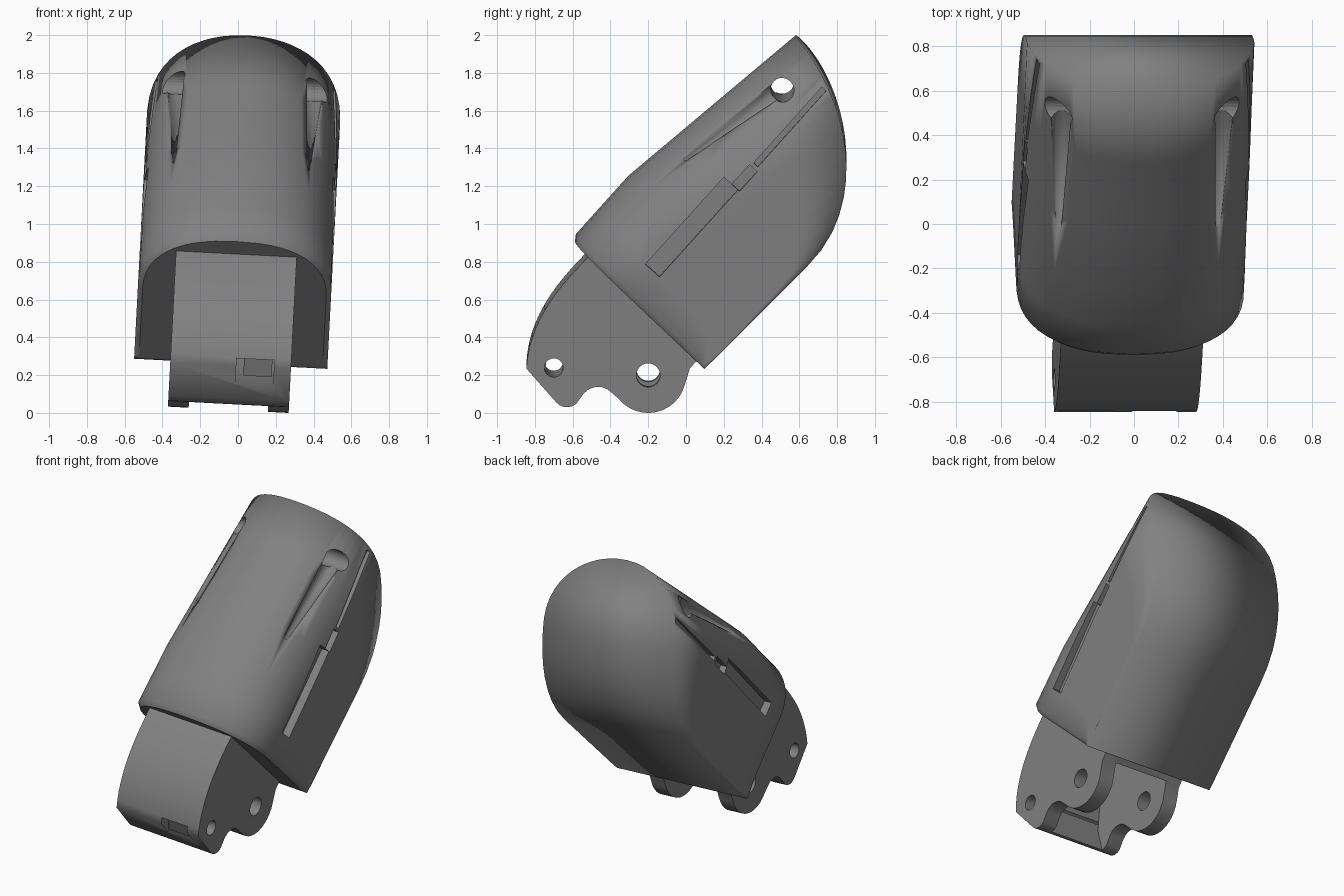
import bpy, bmesh, math
from mathutils import Vector, Matrix
from mathutils.geometry import interpolate_bezier

if "Cube" in bpy.data.objects:
    bpy.data.objects.remove(bpy.data.objects["Cube"])

R2 = math.sqrt(0.5)
grey = bpy.data.materials.new("mid_grey")
grey.use_nodes = True
grey.diffuse_color = (0.22, 0.22, 0.22, 1)
grey.node_tree.nodes["Principled BSDF"].inputs["Base Color"].default_value = (0.22, 0.22, 0.22, 1)


def finish(name, bm, smooth=False):
    bmesh.ops.remove_doubles(bm, verts=bm.verts, dist=0.0005)
    bmesh.ops.recalc_face_normals(bm, faces=bm.faces)
    for f in bm.faces:
        f.smooth = smooth and f.material_index == 0
        f.material_index = 0
    me = bpy.data.meshes.new(name)
    bm.to_mesh(me)
    bm.free()
    me.materials.append(grey)
    ob = bpy.data.objects.new(name, me)
    bpy.context.collection.objects.link(ob)
    return ob


def prism(name, outline, x0, x1):
    """Extrude a (y, z) outline across x."""
    bm = bmesh.new()
    face = bm.faces.new([bm.verts.new((x0, y, z)) for y, z in outline])
    new = bmesh.ops.extrude_face_region(bm, geom=[face])["geom"]
    bmesh.ops.translate(bm, vec=(x1 - x0, 0, 0),
                        verts=[v for v in new if isinstance(v, bmesh.types.BMVert)])
    return finish(name, bm)


def cone(name, a, b, ra, rb):
    """Tapered rod from point a to point b."""
    a, b = Vector(a), Vector(b)
    turn = (b - a).to_track_quat("Z", "Y").to_matrix().to_4x4()
    bm = bmesh.new()
    bmesh.ops.create_cone(bm, cap_ends=True, segments=20, radius1=ra, radius2=rb,
                          depth=(b - a).length, matrix=Matrix.Translation((a + b) / 2) @ turn)
    return finish(name, bm, smooth=True)


def arc(cy, cz, r, a0, a1, n):
    angles = [math.radians(a0 + (a1 - a0) * i / n) for i in range(n + 1)]
    return [(cy + r * math.cos(a), cz + r * math.sin(a)) for a in angles]


def bar(cy, cz, length, width, angle):
    """Outline of a slanted rectangle."""
    d = Vector((math.cos(angle), math.sin(angle))) * length / 2
    n = Vector((-math.sin(angle), math.cos(angle))) * width / 2
    c = Vector((cy, cz))
    return [tuple(c + p) for p in (d + n, n - d, -d - n, d - n)]


def bezier(a, b, c, d, n):
    pts = interpolate_bezier(*[Vector((0, *p)) for p in (a, b, c, d)], n)
    return [(p.y, p.z) for p in pts]


def cut(ob, cutters):
    for c in cutters:
        c.hide_render = True
        m = ob.modifiers.new("cut", "BOOLEAN")
        m.operation, m.solver, m.object = "DIFFERENCE", "EXACT", c
        bpy.ops.object.select_all(action="DESELECT")
        bpy.context.view_layer.objects.active = ob
        ob.select_set(True)
        bpy.ops.object.modifier_apply(modifier=m.name)
        bpy.data.objects.remove(c)


# Shell: arched sleeve running along a slanted axis u, closed by a curved back
def half_width(depth, t):
    """Arch that is squarer at the mouth and rounder at the tip."""
    power = 2.4 - 0.4 * t
    q = max(0.0, 1 - max(depth, 0) / (0.42 + 0.06 * t))
    return 0.512 * (1 - q ** power) ** (1 / power)


curve = bezier((0.58, 2.0), (0.84, 1.74), (1.0, 1.15), (0.64, 0.8), 201)
N, M = 22, 5
rim = [curve[round(200 * (k / N) ** 1.8)] for k in range(N + 1)]
for k in range(1, M + 1):
    rim.append((0.64 - 0.50 * k / M, 0.80 - 0.50 * k / M))
last = len(rim) - 1
steps = [0, 0.02, 0.14, 0.28, 0.5, 0.75, 1]


def shell_point(k, t, side):
    y, z = rim[k]
    pu, pv = (y + z) * R2, (y - z) * R2
    frac = min(1, (pv + 1.004) / 0.9) * 0.92 if k <= N else 0.92 + 0.08 * (k - N) / M
    bu, bv = 0.225 + 0.025 * frac, -1.08 + 0.965 * frac
    u, v = bu + (pu - bu) * t, bv + (pv - bv) * t
    depth = (bv + 1.08) * (1 - t) + (pv + 1.004) * t
    w = half_width(depth, t)
    v -= 0.045 * min(t / 0.28, (1 - t) / 0.72) * (1 - frac)
    if t == 0:
        w, v = w * 0.95, -0.5 + (v + 0.5) * 0.96
    return (side * w, (u + v) * R2, (u - v) * R2)


bm = bmesh.new()
grid = {(k, j, s): bm.verts.new(shell_point(k, t, s))
        for k in range(last + 1) for j, t in enumerate(steps) for s in (-1, 1)}
end = len(steps) - 1
for k in range(last):
    for s in (-1, 1):
        for j in range(end):
            bm.faces.new([grid[k, j, s], grid[k + 1, j, s], grid[k + 1, j + 1, s], grid[k, j + 1, s]])
    for j in (0, end):
        f = bm.faces.new([grid[k, j, -1], grid[k + 1, j, -1], grid[k + 1, j, 1], grid[k, j, 1]])
        f.material_index = 1 if j == 0 else 0
for j in range(end):
    bm.faces.new([grid[last, j, -1], grid[last, j + 1, -1], grid[last, j + 1, 1], grid[last, j, 1]])
shell = finish("shell", bm, smooth=True)

# Shell cuts: pin hole through the tip, fading groove and stepped slot on each side
slant = math.radians(48)
cutters = [prism("pin_cutter", arc(0.51, 1.73, 0.062, 0, 345, 23), -0.8, 0.8)]
for s in (-1, 1):
    cutters.append(cone("groove_cutter", (s * 0.36, 0.49, 1.725), (s * 0.36, -0.01, 1.36), 0.06, 0.015))
    for cy, cz, length, width in ((0.03, 1.01, 0.62, 0.1), (0.31, 1.27, 0.14, 0.055),
                                  (0.55, 1.54, 0.54, 0.03)):
        cutters.append(prism("slot_cutter", bar(cy, cz, length, width, slant), s * 0.455, s * 0.7))
cut(shell, cutters)

# Knuckle: hinge block with a rounded front, two lugs per side and a hollow middle
outline = bezier((-0.5, 0.86), (-0.68, 0.68), (-0.83, 0.5), (-0.845, 0.25), 14)
outline += arc(-0.63, 0.12, 0.075, 220, 310, 5)
outline += bezier((-0.54, 0.12), (-0.5, 0.165), (-0.43, 0.165), (-0.39, 0.12), 6)
outline += arc(-0.2, 0.215, 0.2, 220, 345, 12)
outline += [(0.02, 0.25), (0.08, 0.32), (0.2, 0.5), (-0.3, 0.95)]
knuckle = prism("knuckle", outline, -0.32, 0.32)
hollow = [(-0.6, -0.1), (-0.66, 0.2), (-0.62, 0.42), (-0.47, 0.68), (-0.44, 0.73),
          (0.02, 0.27), (0.3, -0.1)]
cut(knuckle, [
    prism("hollow_cutter", hollow, -0.21, 0.21),
    prism("front_pin_cutter", arc(-0.7, 0.255, 0.05, 0, 340, 17), -0.6, 0.6),
    prism("rear_pin_cutter", arc(-0.2, 0.215, 0.063, 0, 345, 23), -0.6, 0.6),
    prism("notch_cutter", [(-0.95, 0.1), (-0.76, 0.1), (-0.76, 0.29), (-0.95, 0.29)], 0.03, 0.23)])
bpy.ops.object.shade_smooth_by_angle(angle=math.radians(60))

# Small tab filling the notch in the chin
tab = prism("chin_tab", [(-0.8, 0.2), (-0.74, 0.2), (-0.74, 0.3), (-0.835, 0.3)], 0.07, 0.22)

# Slight sideways lean of the whole assembly
pivot = Matrix.Translation((0, 0, 1))
for ob in (shell, knuckle, tab):
    ob.data.transform(pivot @ Matrix.Rotation(math.radians(3), 4, "Y") @ pivot.inverted())
